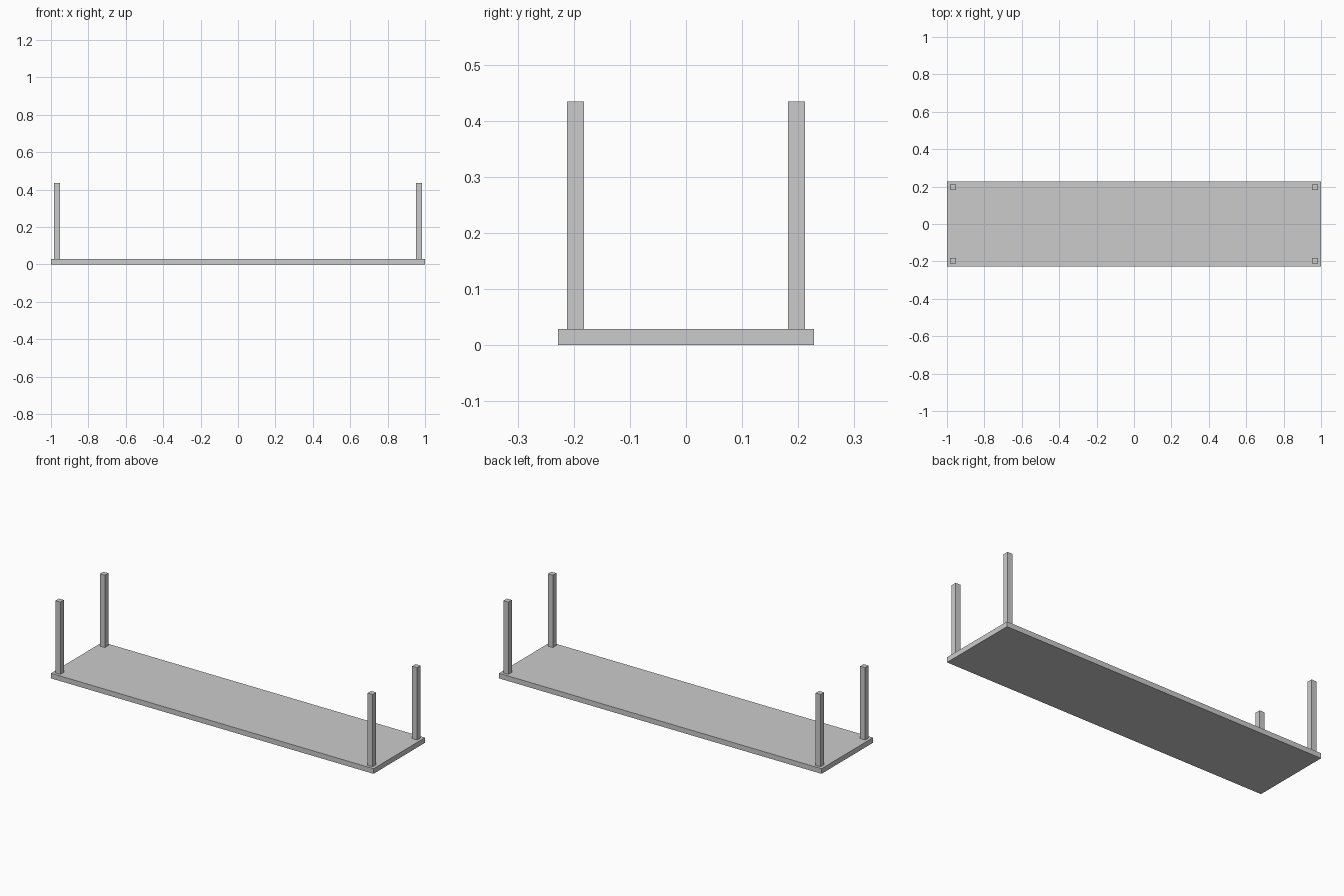
import bpy

if "Cube" in bpy.data.objects:
    bpy.data.objects.remove(bpy.data.objects["Cube"])


def box(name, x, y, z):
    """Axis-aligned box from (min, max) ranges."""
    bpy.ops.mesh.primitive_cube_add(size=1)
    ob = bpy.context.object
    ob.name = name
    for v in ob.data.vertices:
        v.co = [r[0] if c < 0 else r[1] for c, r in zip(v.co, (x, y, z))]
    return ob


THICK, TOP = 0.0286, 0.434
LEG = 0.0304          # leg side length
CX, CY = 0.968, 0.197  # leg centre offsets

# Flat board lying on the ground
box("board", (-1, 1), (-0.228, 0.228), (0, THICK))

# Four square legs standing upright at the corners
for sx, side in ((-1, "left"), (1, "right")):
    for sy, end in ((-1, "front"), (1, "back")):
        x, y, h = sx * CX, sy * CY, LEG / 2
        box(f"{end}_{side}_leg", (x - h, x + h), (y - h, y + h), (THICK, TOP))
